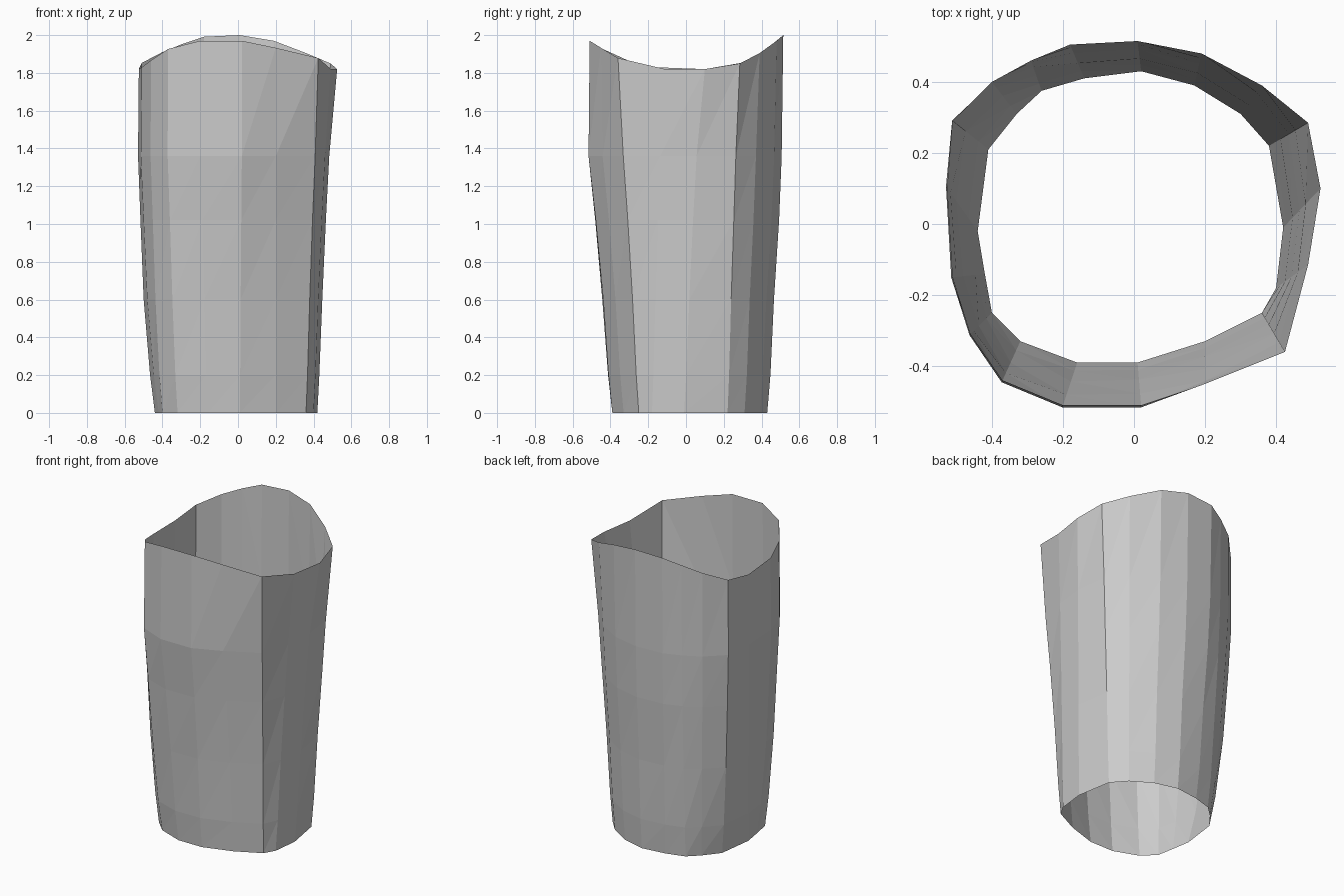
import bpy
import bmesh
from mathutils import Vector

default_cube = bpy.data.objects.get("Cube")
if default_cube:
    bpy.data.objects.remove(default_cube, do_unlink=True)

# Plan outlines of the open sleeve, counter-clockwise from the left side
FOOT_OUTLINE = [
    (.42, -.01), (.38, .22), (.30, .31), (.17, .39), (.02, .43), (-.14, .41),
    (-.26, .375), (-.33, .31), (-.41, .21), (-.44, -.02), (-.42, -.14), (-.4, -.25),
    (-.32, -.33), (-.16, -.39), (.01, -.39), (.2, -.33), (.36, -.25), (.4, -.18)]
RIM_OUTLINE = [
    (.525, .1), (.49, .285), (.36, .39), (.19, .48), (.01, .515), (-.18, .505),
    (-.29, .46), (-.4, .4), (-.51, .29), (-.525, .1), (-.51, -.15), (-.46, -.31),
    (-.37, -.44), (-.2, -.51), (.02, -.51), (.2, -.45), (.425, -.36), (.49, -.115)]

# Height of each ring, then how far it has flared on the +x, -x, -y and +y sides
RINGS = [
    (0, 0, 0, 0, 0),
    (.2, .1, .3, .17, .2),
    (.6, .25, .7, .4, .42),
    (1.02, .43, .9, .73, .74),
    (1.36, .6, 1.05, 1.05, .9),
    (None, 1, 1, 1, 1)]

# The rim dips at both sides and rises at the front and the back
RIM_CURVE = [(-.51, 1.97), (-.365, 1.88), (-.11, 1.82), (.1, 1.82),
             (.285, 1.85), (.4, 1.91), (.48, 1.97), (.515, 2)]


def rim_height(y):
    """Read the rim height from the dip curve by linear interpolation."""
    for (y_start, z_start), (y_end, z_end) in zip(RIM_CURVE, RIM_CURVE[1:]):
        if y <= y_end:
            return z_start + (z_end - z_start) * (y - y_start) / (y_end - y_start)
    return RIM_CURVE[-1][1]


def ring_point(foot, rim, ring):
    """Place one corner of a ring between the foot and the rim outline."""
    height, flare_left, flare_right, flare_front, flare_back = ring
    foot, rim = Vector(foot), Vector(rim)
    direction = foot.normalized()
    side = flare_left if direction.x > 0 else flare_right
    depth = flare_back if direction.y > 0 else flare_front
    flare = side * direction.x ** 2 + depth * direction.y ** 2
    spot = foot.lerp(rim, flare)
    return (spot.x, spot.y, rim_height(spot.y) if height is None else height)


# Neutral grey surface
grey = bpy.data.materials.new("plain_grey")
grey.use_nodes = True
grey.diffuse_color = (.6, .6, .6, 1)
shader = next(n for n in grey.node_tree.nodes if n.type == 'BSDF_PRINCIPLED')
shader.inputs["Base Color"].default_value = grey.diffuse_color

# Sleeve wall: stacked rings joined by diagonally split, flat panels
bm = bmesh.new()
rows = [[bm.verts.new(ring_point(foot, rim, ring))
         for foot, rim in zip(FOOT_OUTLINE, RIM_OUTLINE)] for ring in RINGS]
count = len(FOOT_OUTLINE)
for lower, upper in zip(rows, rows[1:]):
    for i in range(count):
        j = (i + 1) % count
        bm.faces.new((lower[i], lower[j], upper[j]))
        bm.faces.new((lower[i], upper[j], upper[i]))

mesh = bpy.data.meshes.new("tapered_sleeve")
bm.to_mesh(mesh)
bm.free()
mesh.materials.append(grey)
sleeve = bpy.data.objects.new("tapered_sleeve", mesh)
bpy.context.collection.objects.link(sleeve)
